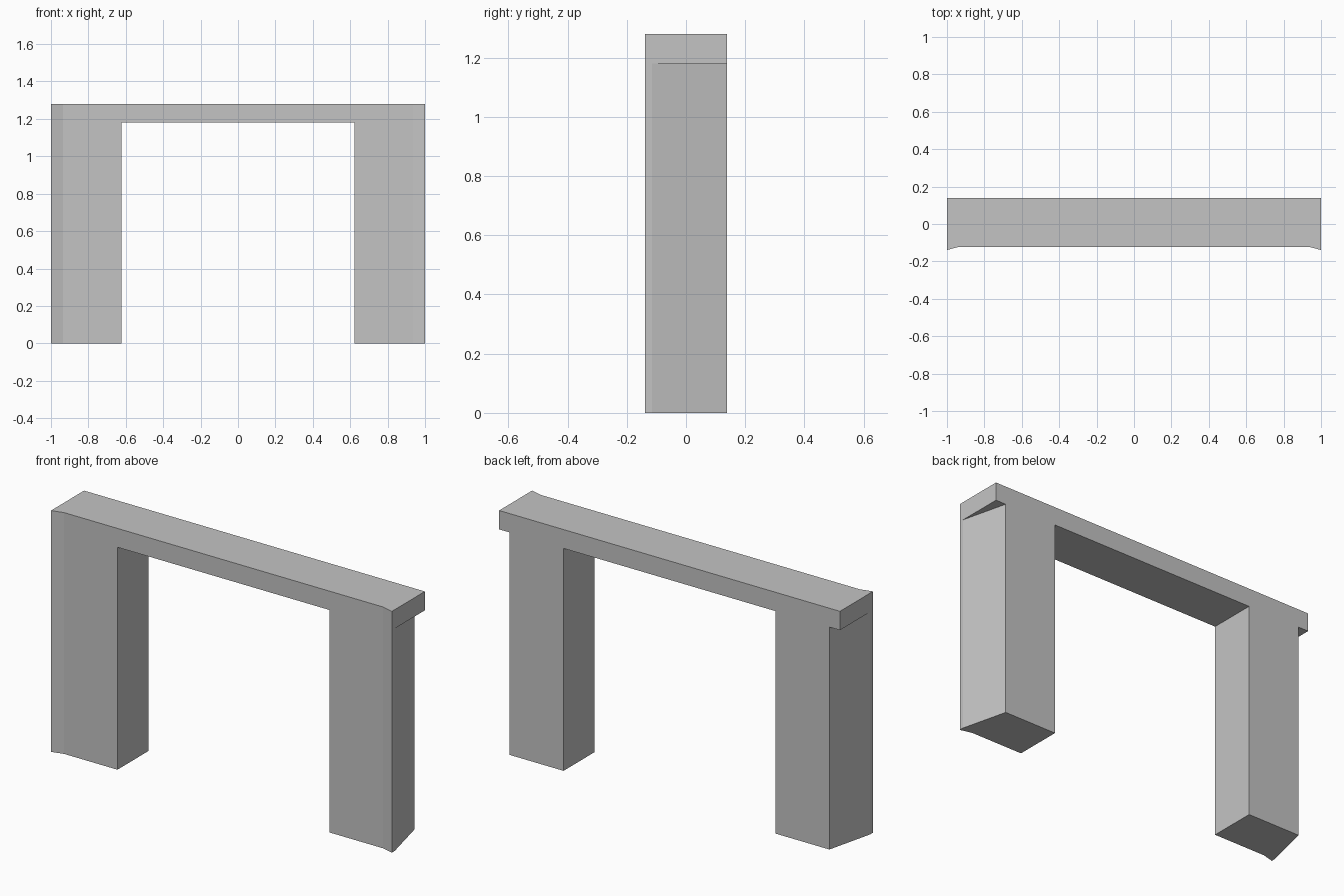
import bpy
import bmesh

cube = bpy.data.objects.get("Cube")
if cube:
    bpy.data.objects.remove(cube, do_unlink=True)

stone = bpy.data.materials.new("light grey stone")
stone.use_nodes = True
colour = (0.55, 0.55, 0.55, 1)
stone.diffuse_color = colour
stone.node_tree.nodes["Principled BSDF"].inputs["Base Color"].default_value = colour

TOP, SOFFIT, INNER, OUTER = 1.28, 1.18, 0.622, 1.0
FRONT, BACK = -0.122, 0.138
bm = bmesh.new()


def face(points, z):
    return bm.faces.new([bm.verts.new((x, y, z)) for x, y in points])


def walls(points, low, high):
    for a, b in zip(points, points[1:] + points[:1]):
        bm.faces.new([bm.verts.new((*p, z)) for p, z in
                      ((a, low), (b, low), (b, high), (a, high))])


# Half plan: flared front corner, short flat end, then the leg tapers to the back
flare = [(INNER, FRONT), (0.935, FRONT), (OUTER, -0.139), (OUTER, -0.115)]
leg_back = (0.938, BACK)
leg = flare + [leg_back, (INNER, BACK)]
overhang = [(OUTER, -0.115), (OUTER, BACK), leg_back]
half_beam = flare + [(OUTER, BACK), leg_back, (INNER, BACK)]


def mirror(points):
    return [(-x, y) for x, y in reversed(points)]


# Legs and overhanging beam ends
for plan, under in ((leg, overhang), (mirror(leg), mirror(overhang))):
    walls(plan, 0, SOFFIT)
    face(plan, 0)
    face(under, SOFFIT)

# Beam between and above the legs
beam = half_beam + mirror(half_beam)
walls(beam, SOFFIT, TOP)
face(beam, TOP)
face([(-INNER, FRONT), (INNER, FRONT), (INNER, BACK), (-INNER, BACK)], SOFFIT)

# Weld into one solid; the wall edges inside the joints are shared
bmesh.ops.remove_doubles(bm, verts=bm.verts, dist=0.0005)
bmesh.ops.recalc_face_normals(bm, faces=bm.faces)
mesh = bpy.data.meshes.new("gateway_frame")
bm.to_mesh(mesh)
bm.free()
mesh.materials.append(stone)
frame = bpy.data.objects.new("gateway_frame", mesh)
bpy.context.collection.objects.link(frame)
